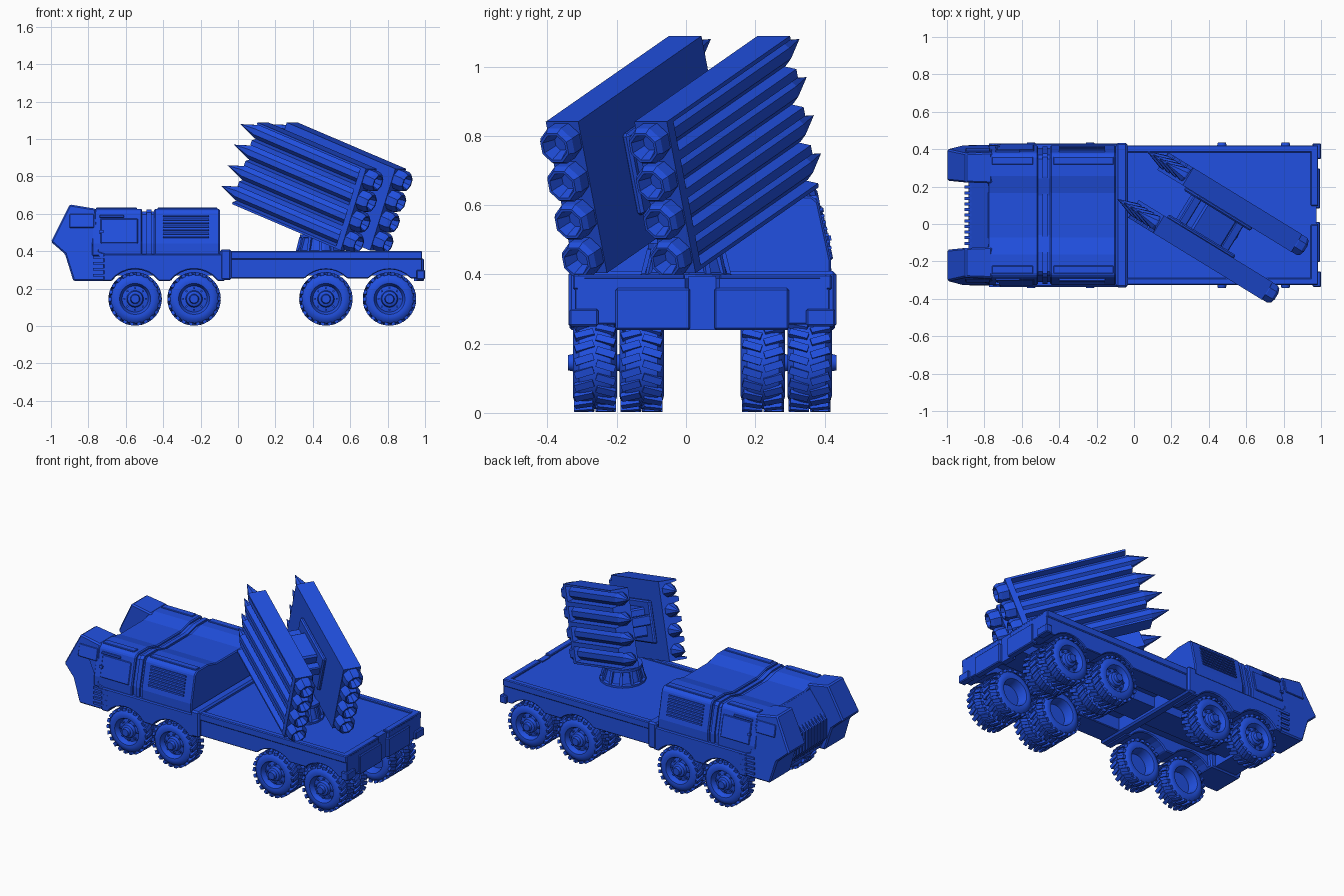
import bpy, bmesh, math
from mathutils import Matrix, Vector

if "Cube" in bpy.data.objects:
    bpy.data.objects.remove(bpy.data.objects["Cube"])

YC = 0.047  # truck centre line
blue = bpy.data.materials.new("blue_paint")
blue.diffuse_color = (0.015, 0.08, 0.75, 1)
blue.use_nodes = True
blue.node_tree.nodes["Principled BSDF"].inputs["Base Color"].default_value = blue.diffuse_color


def finish(name, bm, mat=Matrix(), bevel=0, smooth=0):
    bmesh.ops.remove_doubles(bm, verts=bm.verts, dist=1e-5)
    bmesh.ops.recalc_face_normals(bm, faces=bm.faces)
    me = bpy.data.meshes.new(name)
    bm.to_mesh(me)
    bm.free()
    me.materials.append(blue)
    ob = bpy.data.objects.new(name, me)
    bpy.context.collection.objects.link(ob)
    ob.matrix_world = mat
    if smooth:
        me.polygons.foreach_set("use_smooth", [True] * len(me.polygons))
        me.set_sharp_from_angle(angle=math.radians(smooth))
    if bevel:
        mod = ob.modifiers.new("bevel", "BEVEL")
        mod.width, mod.segments, mod.limit_method = bevel, 1, "ANGLE"
    return ob


def prism(name, pts, axis, a, b, mat=Matrix(), bevel=0, warp=None):
    """Extrude a 2D outline from a to b along an axis."""
    bm = bmesh.new()
    place = {"x": lambda p, h: (h, *p), "y": lambda p, h: (p[0], h, p[1]), "z": lambda p, h: (*p, h)}[axis]
    rings = [[bm.verts.new(place(p, h)) for p in pts] for h in (a, b)]
    bm.faces.new(rings[0])
    bm.faces.new(rings[1])
    n = len(pts)
    for i in range(n):
        j = (i + 1) % n
        bm.faces.new((rings[0][i], rings[0][j], rings[1][j], rings[1][i]))
    if warp:
        for v in bm.verts:
            v.co = warp(v.co)
    return finish(name, bm, mat, bevel)


def box(name, x, y, z, mat=Matrix(), bevel=0):
    return prism(name, [(x[0], y[0]), (x[1], y[0]), (x[1], y[1]), (x[0], y[1])], "z", *z, mat, bevel)


def lathe(bm, profile, n, mat=Matrix(), phase=0.5):
    """Spin (radius, height) points about the local z axis."""
    rings = [[bm.verts.new(mat @ Vector((r * math.cos(2 * math.pi * (k + phase) / n),
                                         r * math.sin(2 * math.pi * (k + phase) / n), h)))
              for k in range(n)] for r, h in profile]
    for p, q in zip(rings, rings[1:]):
        for k in range(n):
            bm.faces.new((p[k], p[(k + 1) % n], q[(k + 1) % n], q[k]))


truck = Matrix.Translation((0, YC, 0))

# ---- wheels: tyre, dished rim, hub, bolts and chevron tread
bm = bmesh.new()
lathe(bm, [(0, .078), (.022, .078), (.026, .06), (.04, .055), (.045, .035), (.07, .03), (.076, .05), (.083, .062),
           (.098, .064), (.118, .058), (.131, .046), (.135, .02), (.135, -.02), (.131, -.046), (.118, -.058),
           (.098, -.064), (.083, -.06), (.076, -.04), (.07, 0), (0, 0)], 32)
for k in range(22):
    for s in (1, -1):
        turn = Matrix.Rotation(2 * math.pi * (k + .25 * s) / 22, 4, "Z")
        lug = turn @ Matrix.Translation((.134, 0, .031 * s)) @ Matrix.Rotation(.3 * s, 4, "X") \
            @ Matrix.Diagonal((.016, .021, .056, 1))
        bmesh.ops.create_cube(bm, size=1, matrix=lug)
for k in range(8):
    a = 2 * math.pi * k / 8
    bmesh.ops.create_cone(bm, cap_ends=True, segments=6, radius1=.006, radius2=.006, depth=.016,
                          matrix=Matrix.Translation((.058 * math.cos(a), .058 * math.sin(a), .037)))
first = finish("wheel", bm, smooth=35)
wheel_mesh = first.data
bpy.data.objects.remove(first)
for x in (-.55, -.235, .47, .81):
    for s in (1, -1):
        for off in ((.31,) if x < 0 else (.31, .175)):
            ob = bpy.data.objects.new("rear_wheel" if x > 0 else "front_wheel", wheel_mesh)
            ob.matrix_world = truck @ Matrix.Translation((x, s * off, .145)) @ Matrix.Rotation(-s * math.pi / 2, 4, "X")
            bpy.context.collection.objects.link(ob)


# ---- side skirts with wheel arches
def arched(x0, x1, z0, z1, wheels):
    pts = [(x1, z1), (x0, z1), (x0, z0)]
    lim = math.asin((z0 - .145) / .158)
    for c in wheels:
        for i in range(9):
            a = math.pi - lim - i * (math.pi - 2 * lim) / 8
            pts.append((c + .158 * math.cos(a), .145 + .158 * math.sin(a)))
    return pts + [(x1, z0)]


for s in (1, -1):
    prism("bed_skirt", arched(-.05, .985, .255, .36, (.47, .81)), "y", s * .22, s * .368, truck, .004)
    prism("cab_skirt", arched(-.72, -.07, .24, .385, (-.55, -.235)), "y", s * .2, s * .383, truck, .006)
    box("bed_side_rail", (-.05, .985), (s * .335, s * .374), (.355, .4), truck, .005)
    box("rear_lug", (.955, 1), (s * .3, s * .384), (.25, .3), truck, .005)

# ---- cargo bed
prism("bed_deck", [(-.06, -.36), (.985, -.36), (.985, -.05), (.96, -.03), (.96, .03), (.985, .05), (.985, .36),
                   (-.06, .36)], "z", .335, .388, truck)
for s in (1, -1):
    box("bed_rear_rail", (.945, .985), (s * .05, s * .36), (.385, .4), truck, .004)
    box("rear_plate", (.955, .995), (s * .035, s * .25), (.24, .36), truck, .005)
box("rear_hitch", (.94, .975), (-.04, .04), (.24, .395), truck)
box("chassis", (-.85, .95), (-.09, .09), (.27, .36), truck)
box("cab_floor", (-.86, -.08), (-.3, .3), (.32, .39), truck)
box("bed_bulkhead", (-.095, -.035), (-.387, .387), (.245, .41), truck, .01)


# ---- cab body sections
def section(inset):
    half = [(.372, .375), (.372, .44), (.335, .61), (.315, .627), (.21, .627), (.12, .605), (.04, .605)]
    half = [(y - inset, z - inset * (z > .5)) for y, z in half]
    return half + [(-y, z) for y, z in reversed(half)]


prism("front_cab", section(0), "x", -.78, -.512, truck, .006)
prism("cab_joint", section(.014), "x", -.53, -.43, truck)
prism("joint_rib", section(.004), "x", -.488, -.462, truck)
prism("rear_cab", section(0), "x", -.448, -.097, truck, .006)


# ---- paired cab pods at the front, leaning in toward the top
def lean(co):
    s = 1 if co.y > 0 else -1
    if abs(co.y) > .3:
        co.y -= s * (max(0, co.z - .44) * .21 + max(0, -.9 - co.x) * .2)
    else:
        co.y += s * max(0, -.85 - co.x) * .1
    return co


for s in (1, -1):
    prism("cab_pod", [(-1, .45), (-.9, .65), (-.76, .627), (-.74, .4), (-.66, .375), (-.67, .24), (-.88, .24),
                      (-.925, .385)], "y", s * .17, s * .375, truck, .008, lean)
    for i in range(4):
        z = .265 + .032 * i
        box("cab_step", (-.775, -.675), (s * .37, s * .384), (z, z + .014), truck)
    # panels lying on the sloped cab side
    side = truck @ Matrix.Translation((0, s * .3535, .525)) @ Matrix.Rotation(s * math.atan(.037 / .17), 4, "X")
    out = (-.004, .007)
    box("door_panel", (-.735, -.535), out, (-.085, .05), side, .004)
    box("door_window_trim", (-.74, -.61), (-.01, .01), (.055, .068), side, .002)
    box("door_handle", (-.74, -.72), (-.014, .014), (-.03, -.015), side)
    for i in range(7):
        z = -.055 + .019 * i
        box("vent_slat", (-.4, -.155), (-.009, .009), (z, z + .009), side)
    box("pod_window", (-.9, -.77), (-.006, .006), (0, .075), side, .003)
    box("roof_trim_front", (-.76, -.54), (s * .27, s * .312), (.62, .633), truck, .003)
    box("roof_trim_rear", (-.43, -.11), (s * .27, s * .312), (.62, .633), truck, .003)

# ---- nose between the pods, with grille bars
prism("nose", [(-.85, .25), (-.885, .33), (-.885, .455), (-.78, .6), (-.7, .6), (-.7, .25)], "y", -.18, .18, truck)
for i in range(11):
    y = -.15 + .03 * i
    prism("grille_bar", [(-.86, .27), (-.905, .335), (-.905, .45), (-.87, .48)], "y", y - .008, y + .008, truck)

# ---- launcher frame: x along the missiles, tilted and turned
yaw, pitch = math.radians(31.5), math.radians(20)
f = Vector((-math.cos(pitch) * math.cos(yaw), math.cos(pitch) * math.sin(yaw), math.sin(pitch)))
l = Vector((-math.sin(yaw), -math.cos(yaw), 0))
aim = Matrix((f, l, f.cross(l))).transposed().to_4x4()
aim.translation = Vector((.827, -.252, .765))
along = Matrix.Rotation(math.pi / 2, 4, "Y")
STEP = .117

for s in (1, -1):
    # comb-shaped rack: plain inner wall, shelves opening outward
    comb = [(-.055, .057), (.055, .057)]
    for i in range(4):
        c = -i * STEP
        comb += [(.055, c + .045), (.012, c + .036), (.012, c - .036), (.055, c - .045)]
    comb += [(.055, -3 * STEP - .057), (-.055, -3 * STEP - .057)]
    prism("missile_rack", [(s * (.15 + y), z) for y, z in comb], "x", .065, .79, aim)
    for i in range(4):
        at = Matrix.Translation((0, s * .15, -i * STEP)) @ along
        # slot end frame
        box("slot_end", (.065, .1), (s * .15, s * .205), (-i * STEP - .05, -i * STEP + .05), aim)
        bm = bmesh.new()
        lathe(bm, [(0, .045), (.025, .045), (.04, .0), (.048, .0), (.058, .018), (.058, .06), (.05, .075), (0, .075)],
              8, at)
        finish("nozzle", bm, aim)
        bm = bmesh.new()
        lathe(bm, [(0, .07), (.041, .07), (.041, .8), (0, .92)], 8, at)
        finish("missile", bm, aim)

# ---- turret: ribbed base, column and yoke between the racks
base = Matrix.Translation((.44, .0, .385))
bm = bmesh.new()
lathe(bm, [(0, 0), (.135, 0), (.135, .015), (.12, .02), (.1, .085), (.112, .088), (.112, .105), (0, .105)], 16)
finish("turret_base", bm, base)
for k in range(12):
    rib = base @ Matrix.Rotation(2 * math.pi * k / 12, 4, "Z")
    prism("base_rib", [(.09, .01), (.132, .01), (.112, .09), (.09, .09)], "y", -.008, .008, rib)
turn = base @ Matrix.Rotation(-yaw, 4, "Z")
box("turret_column", (-.07, .07), (-.05, .05), (.1, .4), turn, .012)
box("yoke", (.36, .56), (-.1, .1), (-.27, -.1), aim, .01)
for t in (.3, .58):
    box("rack_brace", (t, t + .05), (-.1, .1), (-.2, -.14), aim, .006)
for s in (1, -1):
    box("yoke_plate", (.28, .64), (s * .075, s * .1), (-.31, -.06), aim, .008)
